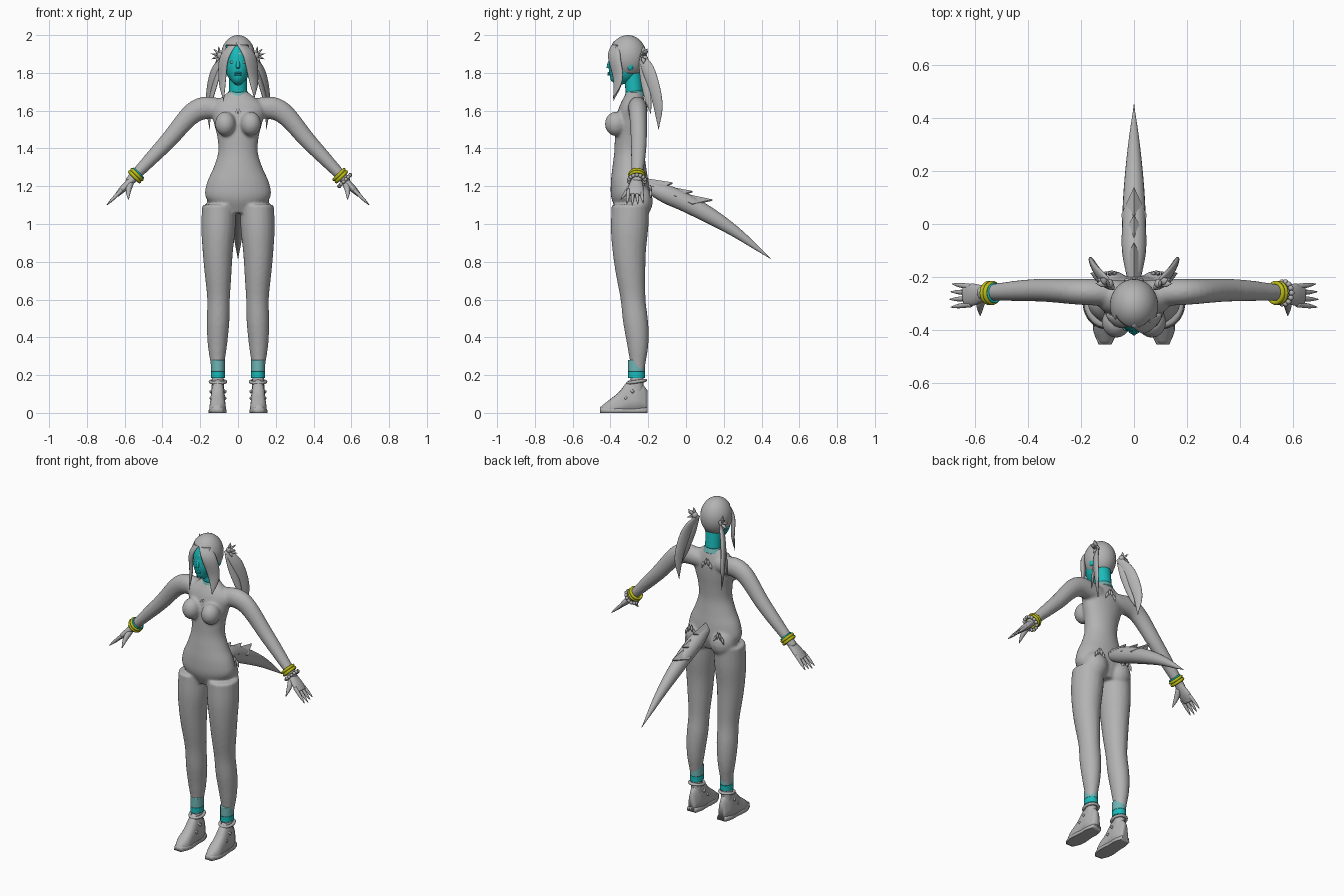
import bpy, bmesh, math
from mathutils import Vector, Matrix

if "Cube" in bpy.data.objects:
    bpy.data.objects.remove(bpy.data.objects["Cube"])


def material(name, red, green, blue):
    mat = bpy.data.materials.new(name)
    mat.use_nodes = True
    colour = (red, green, blue, 1)
    mat.diffuse_color = colour
    mat.node_tree.nodes["Principled BSDF"].inputs["Base Color"].default_value = colour
    return mat


GREY = material("grey", .45, .45, .45)
TEAL = material("teal", .01, .5, .5)
PALE = material("pale teal", .16, .46, .46)
YELLOW = material("yellow", .5, .5, .01)
ACROSS, FORWARD = Vector((1, 0, 0)), Vector((0, 1, 0))
SIDES = ((1, "left"), (-1, "right"))
ARM_Y, LEG_X, LEG_Y = -.26, .106, -.262


def finish(name, bm, mat, smooth=True):
    bmesh.ops.recalc_face_normals(bm, faces=bm.faces)
    mesh = bpy.data.meshes.new(name)
    bm.to_mesh(mesh)
    bm.free()
    mesh.materials.append(mat)
    if smooth:
        mesh.shade_smooth()
    obj = bpy.data.objects.new(name, mesh)
    bpy.context.collection.objects.link(obj)
    return obj


def sample(keys, t):
    """Smooth value at t along evenly spaced keys (numbers or vectors)."""
    if not isinstance(keys, list):
        return keys
    keys = [keys[0] * 2 - keys[1]] + keys + [keys[-1] * 2 - keys[-2]]
    place = t * (len(keys) - 3)
    i = min(int(place), len(keys) - 4)
    f = place - i
    a, b, c, d = keys[i:i + 4]
    return b + ((c - a) * f + (a * 2 - b * 5 + c * 4 - d) * f ** 2 + (b * 3 - a - c * 3 + d) * f ** 3) / 2


def loft(bm, path, width, depth=None, flat=1, side=ACROSS, mirror=1, sides=20, steps=16, power=1):
    """Closed tube along a path; width and depth are half sizes, and nothing goes below the floor."""
    path = [Vector(p) for p in path]
    rings = []
    for i in range(steps + 1):
        t = i / steps
        centre = sample(path, t)
        along = (sample(path, min(t + .01, 1)) - sample(path, max(t - .01, 0))).normalized()
        u = (side - along * side.dot(along)).normalized()
        v = along.cross(u)
        half_width = max(sample(width, t), .001)
        half_depth = half_width * flat if depth is None else max(sample(depth, t), .001)
        ring = []
        for k in range(sides):
            angle = math.tau * k / sides
            c, s = (math.copysign(abs(q) ** power, q) for q in (math.cos(angle), math.sin(angle)))
            p = centre + u * c * half_width + v * s * half_depth
            ring.append(bm.verts.new((p.x * mirror, p.y, max(p.z, 0))))
        rings.append(ring)
    for low, high in zip(rings, rings[1:]):
        for k in range(sides):
            n = (k + 1) % sides
            bm.faces.new((low[k], low[n], high[n], high[k]))
    bm.faces.new(rings[0])
    bm.faces.new(rings[-1])


def part(name, path, width, mat=GREY, **options):
    bm = bmesh.new()
    loft(bm, path, width, **options)
    return finish(name, bm, mat)


def strand(name, path, width, **options):
    """Flat lock of hair that swells and then runs to a point."""
    return part(name, path, [width / 2, width, width, width * .7, 0], flat=.4, **options)


def blob(bm, centre, size, segments=20):
    shape = Matrix.Translation(centre) @ Matrix.Diagonal((*size, 1))
    bmesh.ops.create_uvsphere(bm, u_segments=segments, v_segments=segments // 2, radius=1, matrix=shape)


def band(name, centre, rotation, major, minor, mat):
    bpy.ops.mesh.primitive_torus_add(location=centre, rotation=rotation, major_radius=major, minor_radius=minor,
                                     major_segments=24, minor_segments=8)
    obj = bpy.context.object
    obj.name = name
    obj.data.materials.append(mat)
    obj.data.shade_smooth()
    return obj


# Body: torso, bust, hips, legs and arms fused into one smooth skin
bm = bmesh.new()
loft(bm, [(0, -.29, 1.06), (0, -.3, 1.27), (0, -.295, 1.49), (0, -.27, 1.7)],
     [.09, .17, .165, .13, .105, .11, .13, .14, .05],
     [.07, .1, .1, .09, .08, .08, .08, .07, .04], sides=32, steps=32)
for s, label in SIDES:
    blob(bm, (.067 * s, -.37, 1.53), (.055, .06, .065))
    blob(bm, (.085 * s, -.255, 1.12), (.08, .08, .09))
    loft(bm, [(.1, -.295, 1.1), (.107, -.3, .85), (.103, -.28, .6), (.109, -.255, .35), (LEG_X, LEG_Y, .1)],
         [.09, .09, .08, .07, .06, .06, .05, .033, .035], flat=1.1, mirror=s, steps=32)
    loft(bm, [(.06, ARM_Y, 1.61), (.22, -.255, 1.6), (.38, -.25, 1.43), (.58, ARM_Y, 1.22)],
         [.05, .05, .045, .04, .027], [.05, .06, .05, .04, .025], side=FORWARD, mirror=s, steps=24)
body = finish("body", bm, GREY)
fuse = body.modifiers.new("fuse", "REMESH")
fuse.mode, fuse.voxel_size, fuse.use_smooth_shade = "VOXEL", .008, True
soften = body.modifiers.new("soften", "SMOOTH")
soften.factor, soften.iterations = .5, 6

for s, label in SIDES:
    # Hand with four fingers and a thumb
    bm = bmesh.new()
    loft(bm, [(.55, ARM_Y, 1.245), (.64, -.27, 1.155)], [.024, .034, .042, .038], [.022, .02, .018, .012],
         side=FORWARD, mirror=s)
    for i in range(4):
        knuckle = Vector((.615, -.237 - .022 * i, 1.18))
        reach = .08 - .005 * abs(i - 2)
        tip = knuckle + Vector((reach, .007 * (1.5 - i), -reach))
        loft(bm, [knuckle, tip], [.011, .01, .008, .002], side=FORWARD, mirror=s, sides=10)
    loft(bm, [(.57, -.275, 1.215), (.58, -.31, 1.175), (.58, -.345, 1.13)], [.018, .016, .011, .002],
         mirror=s, sides=10)
    finish(label + "_hand", bm, GREY)

    # Wrist bands
    tilt = (0, -s * math.pi / 4, 0)
    for slide in (0, .012):
        band(label + "_bracelet", ((.535 + slide) * s, ARM_Y, 1.262 - slide), tilt, .037, .009, YELLOW)
    if label == "left":
        bm = bmesh.new()
        turn = Matrix.Rotation(tilt[1], 3, "Y")
        for k in range(14):
            angle = math.tau * k / 14
            spot = turn @ Vector((math.cos(angle), math.sin(angle), 0)) * .042
            blob(bm, spot + Vector((.565, ARM_Y, 1.23)), (.011, .011, .011), 10)
        finish("bead_bracelet", bm, GREY)
    else:
        band("wrist_cord", (-.526, ARM_Y, 1.27), tilt, .034, .005, TEAL)

    # Ankle bands
    for name, top, bottom, mat in (("_upper_ankle_band", .28, .22, PALE), ("_lower_ankle_band", .22, .185, TEAL)):
        part(label + name, [(LEG_X, LEG_Y, top), (LEG_X, LEG_Y, bottom)], .037, mat, flat=1.2, mirror=s)

    # Shoe with sole, collar and straps
    heel, toe = (LEG_X, -.205, 0), (.109, -.455, 0)
    part(label + "_shoe", [heel, toe], [.02, .038, .04, .043, .043, .02], depth=[.12, .18, .17, .11, .07, .03],
         mirror=s, power=.75, sides=24)
    part(label + "_sole", [heel, toe], [.03, .042, .042, .047, .045, .024], depth=.03,
         mirror=s, power=.5, sides=24)
    collar = band(label + "_shoe_collar", (LEG_X * s, LEG_Y, .165), (.15, 0, 0), .04, .009, GREY)
    collar.scale.y = 1.15
    for y, z in ((-.31, .14), (-.345, .105)):
        ends = [Vector((LEG_X + x, y + .03, z - .03)) for x in (-.04, .04)]
        part(label + "_shoe_strap", [ends[0], (LEG_X, y, z), ends[1]], .008, side=FORWARD, mirror=s, sides=8)

# Neck and face
part("neck", [(0, -.274, 1.7), (0, -.285, 1.82)], .048, TEAL, flat=.95)
part("neck_edge", [(0, -.272, 1.675), (0, -.273, 1.703)], [.06, .05], PALE, flat=.9)
bm = bmesh.new()
loft(bm, [(0, -.375, 1.745), (0, -.32, 1.85), (0, -.305, 1.955)], [.02, .06, .07, .07, .06],
     [.025, .075, .09, .09, .07], sides=28)
loft(bm, [(0, -.4, 1.87), (0, -.412, 1.825)], [.006, .01, .009], sides=12)
for z in (1.79, 1.8):
    blob(bm, (0, -.407, z), (.02, .009, .005), 12)
for s, label in SIDES:
    blob(bm, (.074 * s, -.295, 1.84), (.01, .018, .028), 12)
finish("face", bm, TEAL)
for name, x, z, mat in (("left_eye", .03, 1.856, PALE), ("right_eye", -.03, 1.856, PALE),
                        ("forehead_mark", .008, 1.9, GREY)):
    bm = bmesh.new()
    blob(bm, (x, -.394, z), (.013, .009, .008), 12)
    finish(name, bm, mat)

# Hair cap with a face opening
bm = bmesh.new()
blob(bm, (0, -.308, 1.885), (.091, .1, .115), 64)
opening = []
for face in bm.faces:
    x, y, z = face.calc_center_median()
    over_face = z < 1.945 and y < -.335 and -.07 < x < .06
    if over_face or z < 1.795:
        opening.append(face)
bmesh.ops.delete(bm, geom=opening, context="FACES")
hair_cap = finish("hair_cap", bm, GREY)
hair_cap.modifiers.new("thickness", "SOLIDIFY").thickness = .008

# Front locks
strand("left_front_lock", [(0, -.37, 1.965), (.06, -.38, 1.89), (.082, -.36, 1.77), (.086, -.385, 1.665)], .04,
       side=ACROSS + FORWARD)
strand("right_front_lock", [(-.01, -.37, 1.965), (-.072, -.367, 1.88), (-.083, -.355, 1.76), (-.075, -.385, 1.65)],
       .03, side=FORWARD - ACROSS)

# Bunches with leafy hair ties
for s, label in SIDES:
    outward = ACROSS + FORWARD * 2
    strand(label + "_bunch", [(.08, -.235, 1.89), (.13, -.19, 1.79), (.155, -.15, 1.64), (.15, -.145, 1.5)], .034,
           side=outward, mirror=s)
    strand(label + "_bunch_wisp", [(.085, -.24, 1.87), (.13, -.21, 1.71), (.165, -.185, 1.58)], .022,
           side=outward, mirror=s)
    knot = Vector((.095, -.225, 1.893))
    bm = bmesh.new()
    blob(bm, (knot.x * s, knot.y, knot.z), (.018, .018, .02), 12)
    for k in range(5):
        angle = math.radians(35 * k - 60)
        leaf = Vector((math.cos(angle), .4 * (k % 2), math.sin(angle))) * .05
        loft(bm, [knot, knot + leaf], [.005, .013, 0], flat=.5, side=FORWARD, mirror=s, sides=8)
    finish(label + "_hair_tie", bm, GREY)

# Tail with overlapping ridge plates
part("tail", [(0, -.21, 1.2), (0, 0, 1.112), (0, .23, .98), (0, .45, .815)],
     [.025, .045, .045, .04, .03, .017, 0], flat=1.08, steps=24)
for k in range(3):
    base = Vector((0, -.2 + .075 * k, 1.24 - .035 * k))
    tip = base + Vector((0, .13 + .03 * k, -.02 - .01 * k))
    middle = base.lerp(tip, .45)
    wing = Vector((.048 if k else .036, 0, -.045))
    bm = bmesh.new()
    ridge = [bm.verts.new(p) for p in (base, middle, tip)]
    for s, label in SIDES:
        drop = Vector((wing.x * s, 0, wing.z))
        inner, outer = bm.verts.new(base + drop * .7), bm.verts.new(middle + drop)
        bm.faces.new((ridge[0], ridge[1], outer, inner))
        bm.faces.new((ridge[1], ridge[2], outer))
    plate = finish("tail_plate", bm, GREY, False)
    plate.modifiers.new("thickness", "SOLIDIFY").thickness = .008

# Small leaf marks on the chest, upper back and hips
for name, x, y, z in (("chest_mark", 0, -.357, 1.585), ("back_mark", 0, -.212, 1.625),
                      ("left_hip_mark", .1, -.187, 1.185), ("right_hip_mark", -.1, -.187, 1.185)):
    bm = bmesh.new()
    for k in (-1.5, -.5, .5, 1.5):
        middle = Vector((x + .018 * k, y, z - .01 * k * k))
        lean = Vector((-.006 * k, 0, .025))
        loft(bm, [middle + lean, middle - lean], [.001, .008, .001], sides=8)
    finish(name, bm, GREY)
